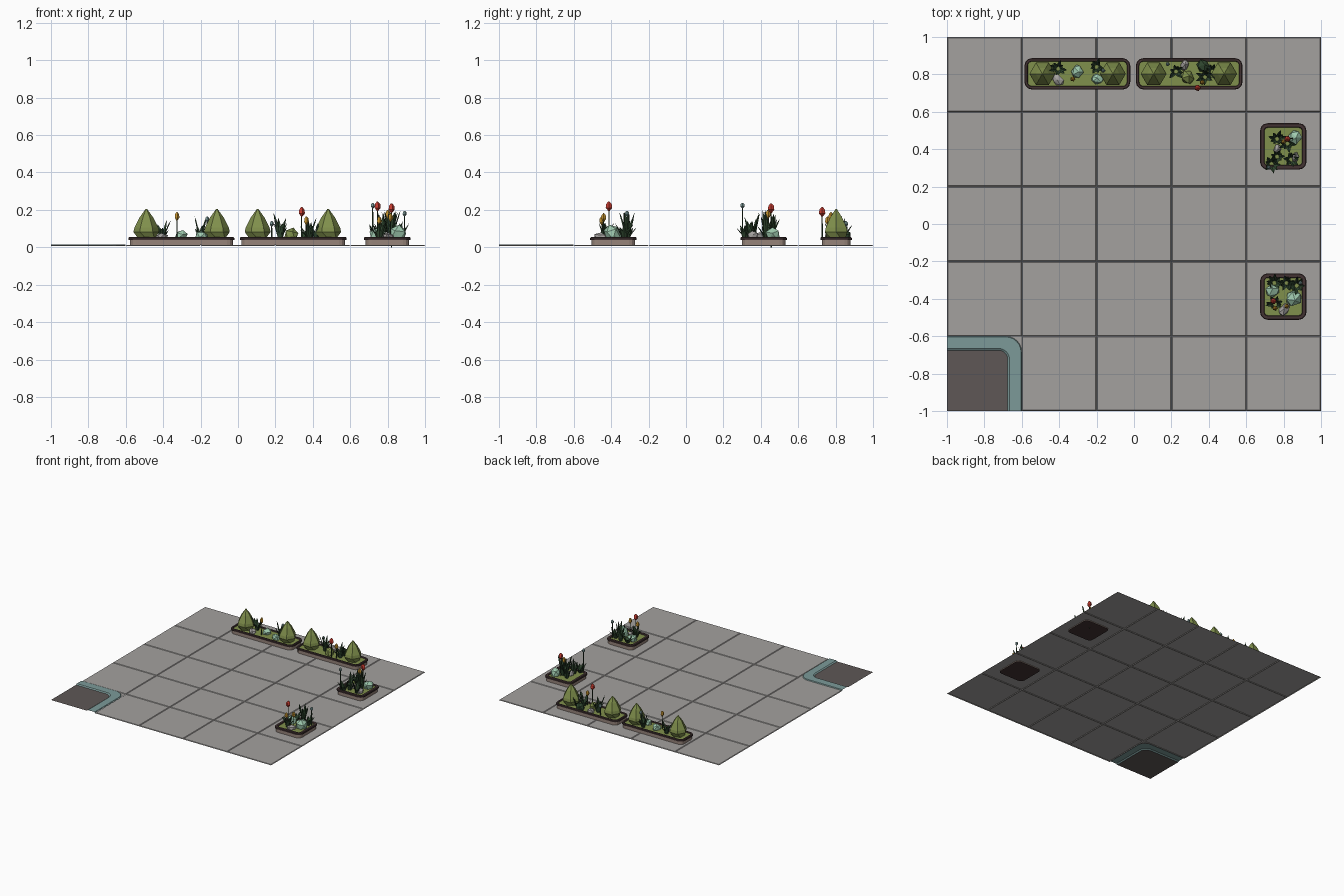
import bpy, bmesh, math, random
from mathutils import Vector, Matrix

if "Cube" in bpy.data.objects:
    bpy.data.objects.remove(bpy.data.objects["Cube"])

random.seed(4)


def mat(name, rgb):
    m = bpy.data.materials.new(name)
    lin = [((c / 255 + 0.055) / 1.055) ** 2.4 for c in rgb]
    m.diffuse_color = (*lin, 1)
    m.use_nodes = True
    m.node_tree.nodes["Principled BSDF"].inputs["Base Color"].default_value = m.diffuse_color
    return m


PAVING = mat("paving grey", (164, 161, 159))
ROAD = mat("road dark grey", (94, 87, 86))
CURB = mat("kerb teal", (124, 154, 153))
POT = mat("planter taupe", (150, 132, 122))
RIM = mat("rim dark brown", (66, 50, 50))
OLIVE = mat("olive green", (128, 144, 76))
LEAF = mat("leaf dark green", (48, 72, 48))
RED = mat("tulip red", (205, 62, 50))
ORANGE = mat("bud orange", (196, 146, 46))
PALE = mat("succulent pale green", (160, 203, 176))


def finish(bm, name, *mats):
    me = bpy.data.meshes.new(name)
    bm.to_mesh(me)
    bm.free()
    for m in mats:
        me.materials.append(m)
    ob = bpy.data.objects.new(name, me)
    bpy.context.collection.objects.link(ob)
    return ob


def rounded(cx, cy, hx, hy, r, seg=3):
    pts = []
    for k, (sx, sy) in enumerate([(1, 1), (-1, 1), (-1, -1), (1, -1)]):
        for i in range(seg + 1):
            a = math.pi / 2 * (k + i / seg)
            pts.append((cx + sx * (hx - r) + r * math.cos(a), cy + sy * (hy - r) + r * math.sin(a)))
    return pts


def loft(bm, rings, slots, cap_slot=None, bottom_slot=None):
    vs = [[bm.verts.new(p) for p in ring] for ring in rings]
    n = len(vs[0])
    for a, b, s in zip(vs, vs[1:], slots):
        for i in range(n):
            bm.faces.new((a[i], a[(i + 1) % n], b[(i + 1) % n], b[i])).material_index = s
    if cap_slot is not None:
        bm.faces.new(vs[-1]).material_index = cap_slot
    if bottom_slot is not None:
        bm.faces.new(vs[0][::-1]).material_index = bottom_slot


# paving tiles with sunken bevelled seams
GROUND = 0.012
bm = bmesh.new()
for ix in range(5):
    for iy in range(5):
        if ix == iy == 0:
            continue
        x, y = -0.8 + 0.4 * ix, -0.8 + 0.4 * iy
        loft(bm, [[(x + sx * h, y + sy * h, z) for sx, sy in ((1, 1), (-1, 1), (-1, -1), (1, -1))]
                  for h, z in ((0.2, 0.007), (0.195, GROUND))], [0], 0)
finish(bm, "paving_tiles", PAVING)

# kerb corner: L-shaped bands following a rounded corner
def corner(edge, r, z, seg=6):
    arc = [(edge - r + r * math.sin(a), edge - r + r * math.cos(a), z)
           for a in (math.pi / 2 * i / seg for i in range(seg + 1))]
    return [(-1, edge, z)] + arc + [(edge, -1, z)]


bm = bmesh.new()
bands = [corner(-0.6, 0.085, 0.009), corner(-0.604, 0.081, 0.016),
         corner(-0.665, 0.06, 0.016), corner(-0.675, 0.05, 0.009)]
vs = [[bm.verts.new(p) for p in b] for b in bands]
for a, b in zip(vs, vs[1:]):
    for i in range(len(a) - 1):
        bm.faces.new((a[i + 1], a[i], b[i], b[i + 1]))
finish(bm, "corner_kerb", CURB)

bm = bmesh.new()
bm.faces.new([bm.verts.new(p) for p in [(-1, -1, 0.009)] + corner(-0.675, 0.05, 0.009)[::-1]])
finish(bm, "road_surface", ROAD)

bm = bmesh.new()  # paving filling outside the rounded kerb
bm.faces.new([bm.verts.new(p) for p in [(-0.6, -0.6, 0.009)] + corner(-0.6, 0.085, 0.009)[-2:0:-1]])
finish(bm, "kerb_corner_paving", PAVING)


# planters: body, overhanging rim, grass
def planter(name, cx, cy, hx, hy, rim, base):
    rings = [(0.008, base), (0.008, 0.038), (0, 0.040), (0, 0.050), (0.004, 0.054),
             (rim - 0.003, 0.054), (rim, 0.047)]
    bm = bmesh.new()
    loft(bm, [[(x, y, z) for x, y in rounded(cx, cy, hx - d, hy - d, 0.04 - d)]
              for d, z in rings], [0, 1, 1, 1, 1, 1], 2, 1 if base < GROUND else None)
    finish(bm, name, POT, RIM, OLIVE)


planter("long_planter_left", -0.303, 0.803, 0.283, 0.084, 0.018, GROUND)
planter("long_planter_right", 0.295, 0.803, 0.285, 0.084, 0.018, GROUND)
planter("square_planter_back", 0.798, 0.415, 0.124, 0.124, 0.024, 0.006)
planter("square_planter_front", 0.798, -0.388, 0.124, 0.124, 0.024, 0.006)

# clipped six-sided bushes
for n, x in enumerate((-0.49, -0.113, 0.105, 0.482)):
    bm = bmesh.new()
    rings = []
    for r, z, tw in ((0.05, 0.046, 0.5), (0.069, 0.082, 0), (0.064, 0.105, 0), (0.036, 0.16, 0), (0.003, 0.206, 0)):
        rings.append([(x + r * math.cos(math.pi / 3 * (i + tw)), 0.803 + r * math.sin(math.pi / 3 * (i + tw)), z)
                      for i in range(6)])
    loft(bm, rings, [0] * 4, 0)
    finish(bm, f"bush_{n + 1}", OLIVE)


# leaf clumps: folded tapering blades leaning outwards
def clump(x, y, top, count=9, spread=0.045):
    bm = bmesh.new()
    for i in range(count):
        a = 2 * math.pi * i / count + random.uniform(-0.3, 0.3)
        d, s = Vector((math.cos(a), math.sin(a), 0)), Vector((-math.sin(a), math.cos(a), 0))
        h = (top - 0.045) * random.choice((1, 0.8, 0.6, 0.45))
        out = spread * random.uniform(0.5, 1)
        base = Vector((x, y, 0.045)) + d * 0.008
        rows = []
        for t, o, w in ((0, 0, 0.006), (0.45, 0.3, 0.011), (0.8, 0.7, 0.007)):
            c = base + d * out * o + Vector((0, 0, h * t))
            rows.append([bm.verts.new(p) for p in (c - s * w, c + d * 0.005, c + s * w)])
        tip = bm.verts.new(base + d * out + Vector((0, 0, h)))
        for p, q in zip(rows, rows[1:]):
            for k in (0, 1):
                bm.faces.new((p[k], p[k + 1], q[k + 1], q[k]))
        for k in (0, 1):
            bm.faces.new((rows[-1][k], rows[-1][k + 1], tip))
    finish(bm, "leaf_clump", LEAF)


for c in ((-0.405, 0.83, 0.145), (-0.2, 0.84, 0.165), (0.225, 0.815, 0.185), (0.38, 0.785, 0.155),
          (0.42, 0.815, 0.15), (0.765, 0.455, 0.18), (0.82, 0.43, 0.20), (0.765, 0.36, 0.185),
          (0.84, 0.345, 0.165), (0.735, 0.32, 0.14), (0.815, -0.315, 0.19), (0.87, -0.33, 0.15),
          (0.755, -0.43, 0.13), (0.75, -0.315, 0.12)):
    clump(*c)


# tulips and buds: thin stem with a five-sided head
def flower(name, x, y, top, m, r=0.014, h=0.045, foot=0.045):
    bm = bmesh.new()
    prof = [(0.004, foot), (0.003, top - h), (r, top - h * 0.65), (r * 0.85, top - h * 0.25), (0.003, top)]
    loft(bm, [[(x + q * math.cos(1.2566 * i), y + q * math.sin(1.2566 * i), z) for i in range(5)]
              for q, z in prof], [0, 1, 1, 1], 1, 0)
    finish(bm, name, LEAF, m)


for x, y, t, foot in ((0.34, 0.728, 0.215, 0.045), (0.82, 0.455, 0.235, 0.0), (0.745, -0.412, 0.245, 0.045)):
    flower("red_tulip", x, y, t, RED, 0.018, 0.052, foot)
for x, y, t in ((-0.327, 0.775, 0.188), (0.365, 0.757, 0.165), (0.815, -0.44, 0.182), (0.755, -0.45, 0.165), (0.80, 0.44, 0.2)):
    flower("orange_bud", x, y, t, ORANGE)
for x, y, t in ((-0.165, 0.82, 0.165), (0.18, 0.855, 0.14), (0.72, 0.302, 0.238), (0.89, -0.315, 0.195)):
    flower("teal_bud", x, y, t, CURB, 0.012, 0.03)


# faceted clumps and stones
def lump(name, x, y, rx, ry, rz, m, z=0.047, tilt=0.25):
    bm = bmesh.new()
    M = (Matrix.Translation((x, y, z + rz * 0.4)) @ Matrix.Rotation(random.uniform(0, 3), 4, 'Z')
         @ Matrix.Rotation(tilt, 4, 'X') @ Matrix.Diagonal((rx, ry, rz, 1)))
    bmesh.ops.create_icosphere(bm, subdivisions=1, radius=1, matrix=M)
    for v in bm.verts:
        v.co += Vector([random.uniform(-0.004, 0.004) for _ in range(3)])
    finish(bm, name, m)


for x, y, r, h in ((-0.305, 0.815, 0.039, 0.034), (-0.197, 0.775, 0.036, 0.031), (0.86, 0.465, 0.043, 0.046),
                   (0.74, -0.36, 0.041, 0.042), (0.855, -0.395, 0.048, 0.056)):
    lump("pale_succulent", x, y, r, r * 0.85, h, PALE)
for x, y, r, h in ((-0.408, 0.772, 0.042, 0.022), (0.27, 0.85, 0.035, 0.028), (0.767, 0.4, 0.028, 0.03),
                   (0.862, 0.357, 0.03, 0.03), (0.805, -0.455, 0.042, 0.024)):
    lump("grey_stone", x, y, r, r * 0.65, h, PAVING, tilt=0.1)
lump("dark_shrub", 0.37, 0.845, 0.04, 0.036, 0.034, LEAF)
lump("olive_shrub", 0.285, 0.785, 0.042, 0.036, 0.04, OLIVE)
